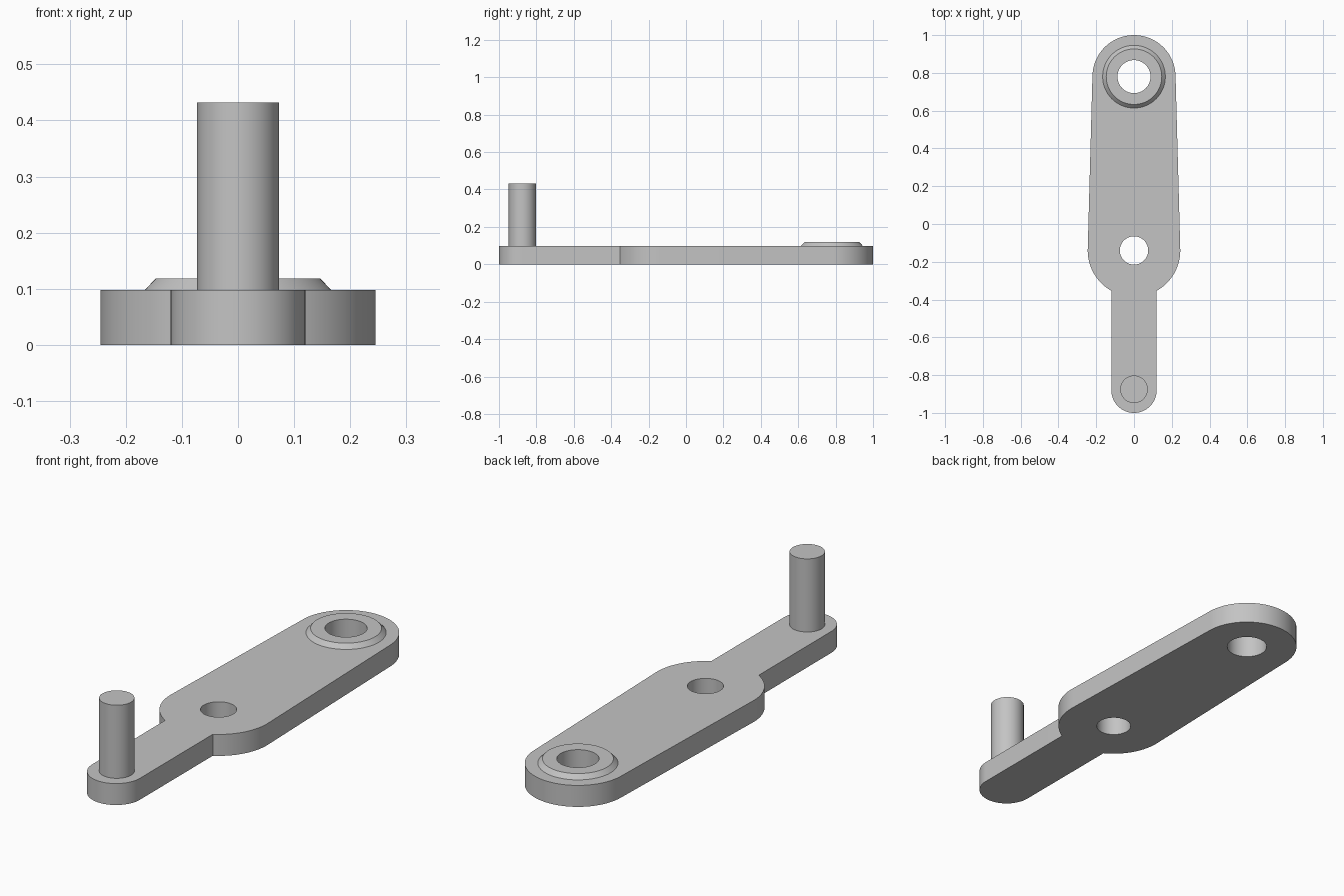
import bpy, bmesh
from math import sin, cos, pi, asin, acos, radians

cube = bpy.data.objects.get("Cube")
if cube:
    bpy.data.objects.remove(cube)

THICK = 0.098
TOP_Y, TOP_R = 0.78, 0.22       # wide rounded end
MID_Y, MID_R = -0.14, 0.245     # pivot bulge
ARM_Y, ARM_R = -0.88, 0.12      # narrow arm end
BORE_R, PIVOT_R = 0.0875, 0.075

grey = bpy.data.materials.new("plain grey")
grey.use_nodes = True
grey.diffuse_color = (0.55, 0.55, 0.55, 1)
grey.node_tree.nodes["Principled BSDF"].inputs["Base Color"].default_value = grey.diffuse_color


def arc(cy, r, start, end, steps):
    return [(r * cos(start + (end - start) * i / steps),
             cy + r * sin(start + (end - start) * i / steps)) for i in range(steps + 1)]


def finish(name, bm):
    bmesh.ops.recalc_face_normals(bm, faces=bm.faces)
    mesh = bpy.data.meshes.new(name)
    bm.to_mesh(mesh)
    bm.free()
    mesh.materials.append(grey)
    obj = bpy.data.objects.new(name, mesh)
    bpy.context.collection.objects.link(obj)
    bpy.ops.object.select_all(action='DESELECT')
    obj.select_set(True)
    bpy.context.view_layer.objects.active = obj
    bpy.ops.object.shade_smooth_by_angle(angle=radians(30))
    return obj


def lathe(name, profile, y, closed, steps=64):
    """Spin a (radius, z) profile around a vertical axis at y."""
    bm = bmesh.new()
    rings = [[bm.verts.new((r * cos(2 * pi * i / steps), y + r * sin(2 * pi * i / steps), z))
              for i in range(steps)] for r, z in profile]
    pairs = list(zip(rings, rings[1:] + rings[:1]))
    for a, b in pairs if closed else pairs[:-1]:
        for i in range(steps):
            j = (i + 1) % steps
            bm.faces.new((a[i], a[j], b[j], b[i]))
    if not closed:
        bm.faces.new(rings[0])
        bm.faces.new(rings[-1])
    return finish(name, bm)


# Lever plate: tangent sides, pivot bulge, narrow arm, two through holes
tilt = asin((MID_R - TOP_R) / (TOP_Y - MID_Y))
neck = acos(ARM_R / MID_R)
outline = (arc(TOP_Y, TOP_R, tilt, pi - tilt, 48)
           + arc(MID_Y, MID_R, pi - tilt, pi + neck, 24)
           + arc(ARM_Y, ARM_R, pi, 2 * pi, 40)
           + arc(MID_Y, MID_R, 2 * pi - neck, 2 * pi + tilt, 24))
holes = [arc(y, r, 0, 2 * pi, 64)[:-1] for y, r in ((TOP_Y, BORE_R), (MID_Y, PIVOT_R))]

bm = bmesh.new()
edges = []
for loop in [outline] + holes:
    verts = [bm.verts.new((x, y, 0)) for x, y in loop]
    edges += [bm.edges.new((verts[i - 1], verts[i])) for i in range(len(verts))]
bmesh.ops.triangle_fill(bm, edges=edges, use_beauty=True, normal=(0, 0, 1))
extruded = bmesh.ops.extrude_face_region(bm, geom=bm.faces[:], use_keep_orig=True)
top = [v for v in extruded["geom"] if isinstance(v, bmesh.types.BMVert)]
bmesh.ops.translate(bm, verts=top, vec=(0, 0, THICK))
finish("lever_plate", bm)

# Chamfered boss around the bore
lathe("bore_boss", [(0.166, THICK), (0.147, 0.118), (BORE_R, 0.118), (BORE_R, THICK)],
      TOP_Y, closed=True)

# Handle pin on the arm end
lathe("handle_pin", [(0.073, THICK), (0.073, 0.432)], -0.875, closed=False)
